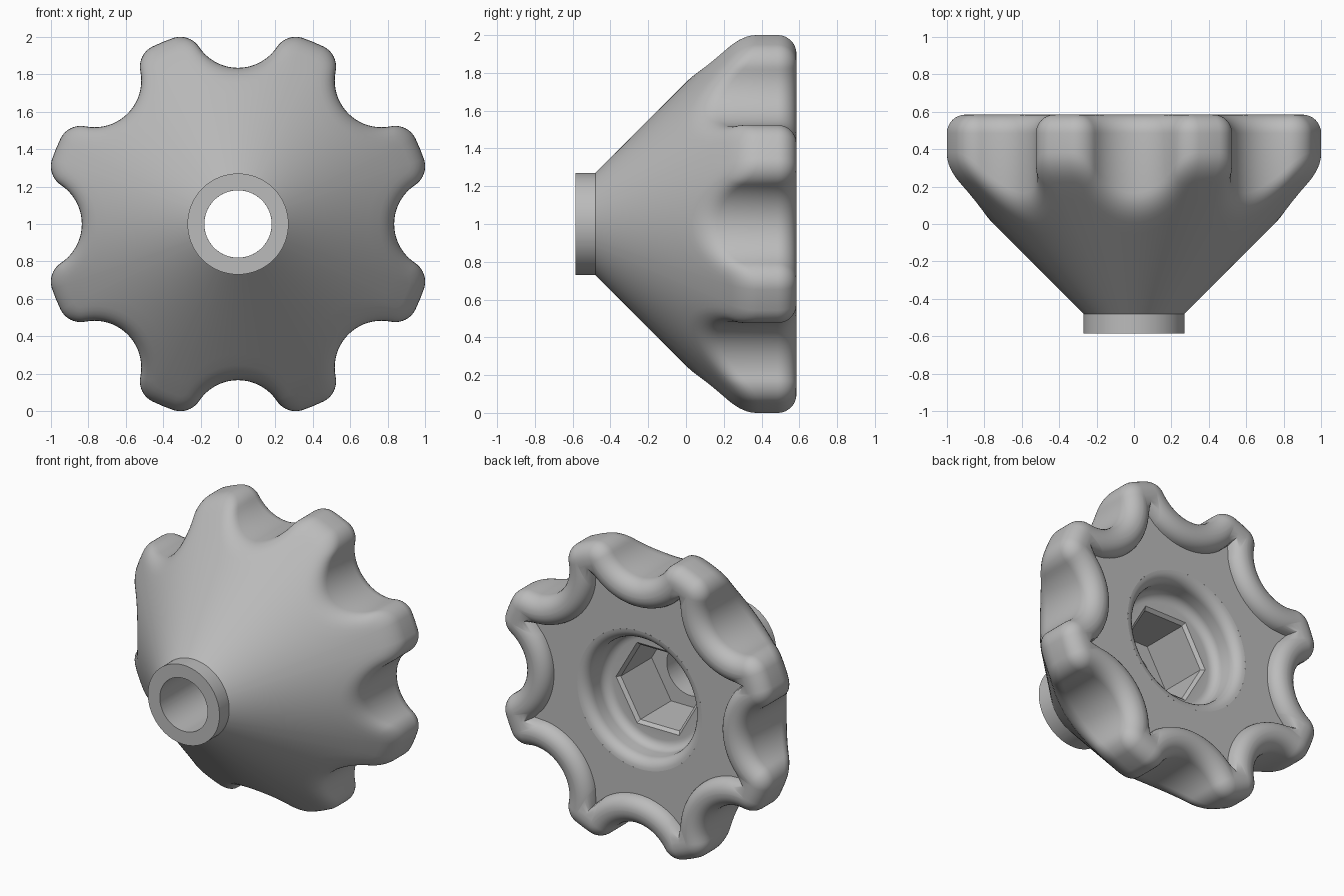
import bpy, bmesh
from math import sin, cos, pi, sqrt, atan2, acos, radians

cube = bpy.data.objects.get("Cube")
if cube:
    bpy.data.objects.remove(cube)

# One grey plastic for the whole part
grey = bpy.data.materials.new("grey_plastic")
grey.use_nodes = True
colour = (0.5, 0.5, 0.5, 1)
grey.diffuse_color = colour
grey.node_tree.nodes["Principled BSDF"].inputs["Base Color"].default_value = colour

LOBES = 8
BACK, FLOOR, HEX_FLOOR = 0.585, 0.5, -0.05
RIM_R = 1.053          # outer radius of the lobes
CUT_C, CUT_R = 1.085, 0.25   # finger scallop centre distance and radius
CORNER = 0.12          # rounding between scallop and lobe
EDGE = 0.1             # rounding of the back edge
FRONT_EDGE = 0.08      # rounding where scallops meet the cone
HUB_R, HOLE_R, BORE_R = 0.27, 0.18, 0.47


def skin(name, rows):
    """Join closed rings of points into one smooth surface."""
    bm = bmesh.new()
    rings = [[bm.verts.new(p) for p in row] for row in rows]
    n = len(rings[0])
    for a, b in zip(rings, rings[1:]):
        for j in range(n):
            k = (j + 1) % n
            bm.faces.new((a[j], a[k], b[k], b[j]))
    mesh = bpy.data.meshes.new(name)
    bm.to_mesh(mesh)
    bm.free()
    mesh.materials.append(grey)
    obj = bpy.data.objects.new(name, mesh)
    bpy.context.collection.objects.link(obj)
    bpy.ops.object.select_all(action='DESELECT')
    obj.select_set(True)
    bpy.context.view_layer.objects.active = obj
    bpy.ops.object.shade_smooth_by_angle(angle=radians(35))
    return obj


def place(u, v, y):
    return (v, y, 1 + u)


def ring(angles, radius, y):
    """Ring about the axis; radius may depend on the angle."""
    r = radius if callable(radius) else lambda a: radius
    return [place(r(a) * cos(a), r(a) * sin(a), y) for a in angles]


# Scalloped outline: points with outward normals, one half sector mirrored
dist = RIM_R - CORNER
beta = acos((CUT_C ** 2 + dist ** 2 - (CUT_R + CORNER) ** 2) / (2 * CUT_C * dist))
fu, fv = dist * cos(beta), dist * sin(beta)
psi = atan2(fv, CUT_C - fu)
half = []
for i in range(11):
    a = psi * i / 10
    half.append((CUT_C - CUT_R * cos(a), CUT_R * sin(a), cos(a), -sin(a)))
for i in range(1, 11):
    a = -psi + (beta + psi) * i / 10
    half.append((fu + CORNER * cos(a), fv + CORNER * sin(a), cos(a), sin(a)))
mid = pi / LOBES
half.append((RIM_R * cos(mid), RIM_R * sin(mid), cos(mid), sin(mid)))
sector = [(u, -v, nu, -nv) for u, v, nu, nv in half[-2:0:-1]] + half
outline = []
for s in range(LOBES):
    c, d = cos(2 * mid * s), sin(2 * mid * s)
    outline += [(u * c - v * d, u * d + v * c, nu * c - nv * d, nu * d + nv * c)
                for u, v, nu, nv in sector]


def inset(d):
    return [(u - nu * d, v - nv * d) for u, v, nu, nv in outline]


def cone_y(u, v):
    return sqrt(u * u + v * v) - 0.75


# Hub, bore and cone
front = inset(FRONT_EDGE)
front_angles = [atan2(v, u) for u, v in front]
rows = [ring(front_angles, HOLE_R, HEX_FLOOR), ring(front_angles, HOLE_R, -BACK),
        ring(front_angles, HUB_R, -BACK), ring(front_angles, HUB_R, -0.48)]
hub = rows[-1]
ends = [place(u, v, cone_y(u, v)) for u, v in front]
for i in range(1, 8):
    t = i / 8
    rows.append([tuple(p + (q - p) * t for p, q in zip(a, b)) for a, b in zip(hub, ends)])

# Rounded front edge blending the cone into the scalloped wall
for i in range(7):
    t = i / 6
    row = []
    for (u, v, _, _), e in zip(outline, ends):
        corner = place(u, v, cone_y(u, v))
        wall = place(u, v, cone_y(u, v) + FRONT_EDGE)
        row.append(tuple((1 - t) ** 2 * p + 2 * t * (1 - t) * q + t * t * w
                         for p, q, w in zip(e, corner, wall)))
    rows.append(row)

# Rounded back edge
for i in range(9):
    t = pi / 2 * i / 8
    rows.append([place(u, v, BACK - EDGE * (1 - sin(t)))
                 for u, v in inset(EDGE * (1 - cos(t)))])


# Rolled rim falling to the recessed back, meeting in a cusp at each lobe
def rim(depth, cap):
    def radius(a):
        a = (a + mid) % (2 * mid) - mid
        root = max(0, depth ** 2 - (CUT_C * sin(a)) ** 2)
        return min(cap, CUT_C * cos(a) - sqrt(root))
    return radius


back_angles = [atan2(v, u) for u, v in inset(EDGE)]
drop = BACK - FLOOR
for i in range(9):
    t = pi / 2 * i / 8
    rows.append(ring(back_angles, rim(0.355 + drop * sin(t), 0.93 - 0.06 * sin(t)),
                     BACK - drop * (1 - cos(t))))
rows.append(ring(back_angles, BORE_R, FLOOR))
skin("knob_body", rows)

# Round counterbore with a hexagonal nut pocket
angles = [2 * pi * i / 96 for i in range(96)]


def hexagon(apothem):
    return lambda a: apothem / cos((a + pi / 6) % (pi / 3) - pi / 6)


rows = []
for i in range(7):
    t = pi / 2 * i / 6
    rows.append(ring(angles, BORE_R - 0.07 * sin(t), FLOOR - 0.07 * (1 - cos(t))))
for i in range(7):
    t = pi / 2 * i / 6
    rows.append(ring(angles, 0.4 - 0.06 * (1 - cos(t)), 0.36 - 0.06 * sin(t)))
rows += [ring(angles, hexagon(0.275), 0.3), ring(angles, hexagon(0.255), 0.28),
         ring(angles, hexagon(0.255), HEX_FLOOR), ring(angles, HOLE_R, HEX_FLOOR)]
skin("nut_pocket", rows)
